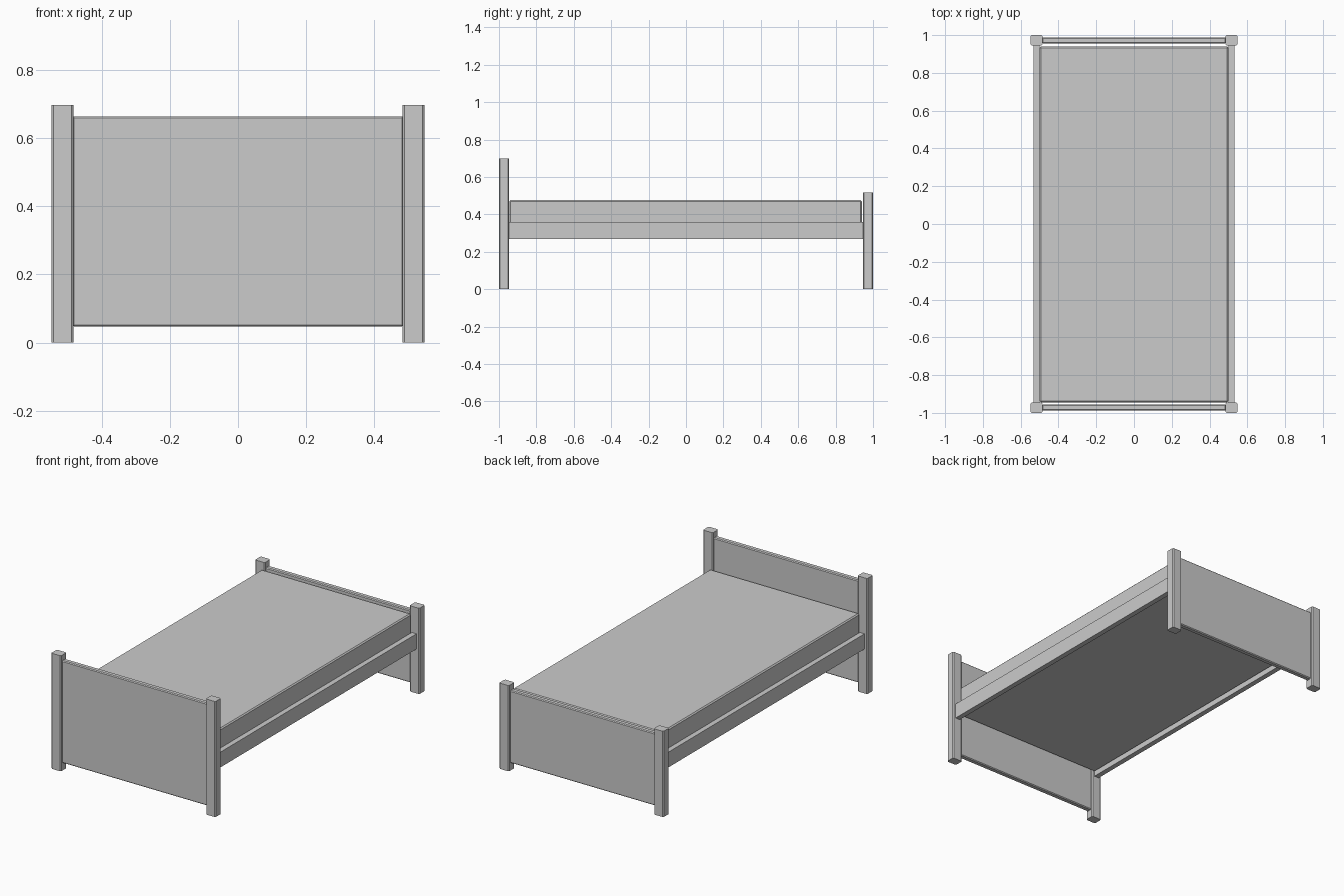
import bpy, bmesh

if "Cube" in bpy.data.objects:
    bpy.data.objects.remove(bpy.data.objects["Cube"])


def box(name, x, y, z, bevel=0.0, vertical_only=False):
    """Box from (min, max) ranges, with optional chamfered edges."""
    bm = bmesh.new()
    bmesh.ops.create_cube(bm, size=1)
    for v in bm.verts:
        v.co = [(r[0] + r[1]) / 2 + c * (r[1] - r[0]) for c, r in zip(v.co, (x, y, z))]
    if bevel:
        edges = [e for e in bm.edges if not vertical_only
                 or abs(e.verts[0].co.z - e.verts[1].co.z) > 1e-4]
        bmesh.ops.bevel(bm, geom=edges, offset=bevel, segments=1, affect='EDGES')
    mesh = bpy.data.meshes.new(name)
    bm.to_mesh(mesh)
    bm.free()
    ob = bpy.data.objects.new(name, mesh)
    bpy.context.collection.objects.link(ob)
    return ob


def span(side, a, b):
    """Range a..b mirrored to the given side (+1 or -1)."""
    return tuple(sorted((side * a, side * b)))


# Headboard at -y and lower footboard at +y: two posts and a panel each
for end, side, height in (("headboard", -1, 0.698), ("footboard", 1, 0.518)):
    for label, sx in (("left", -1), ("right", 1)):
        box(f"{end}_post_{label}", span(sx, 0.484, 0.549), span(side, 0.946, 1.0),
            (0, height), 0.006, vertical_only=True)
    box(f"{end}_panel", (-0.487, 0.487), span(side, 0.956, 0.988),
        (0.047, height - 0.033), 0.005)

# Side rails between the posts
for label, sx in (("left", -1), ("right", 1)):
    box(f"side_rail_{label}", span(sx, 0.5, 0.531), (-0.947, 0.947), (0.268, 0.36))

# Mattress resting between the rails
box("mattress", (-0.5, 0.5), (-0.944, 0.94), (0.295, 0.476), 0.007)
